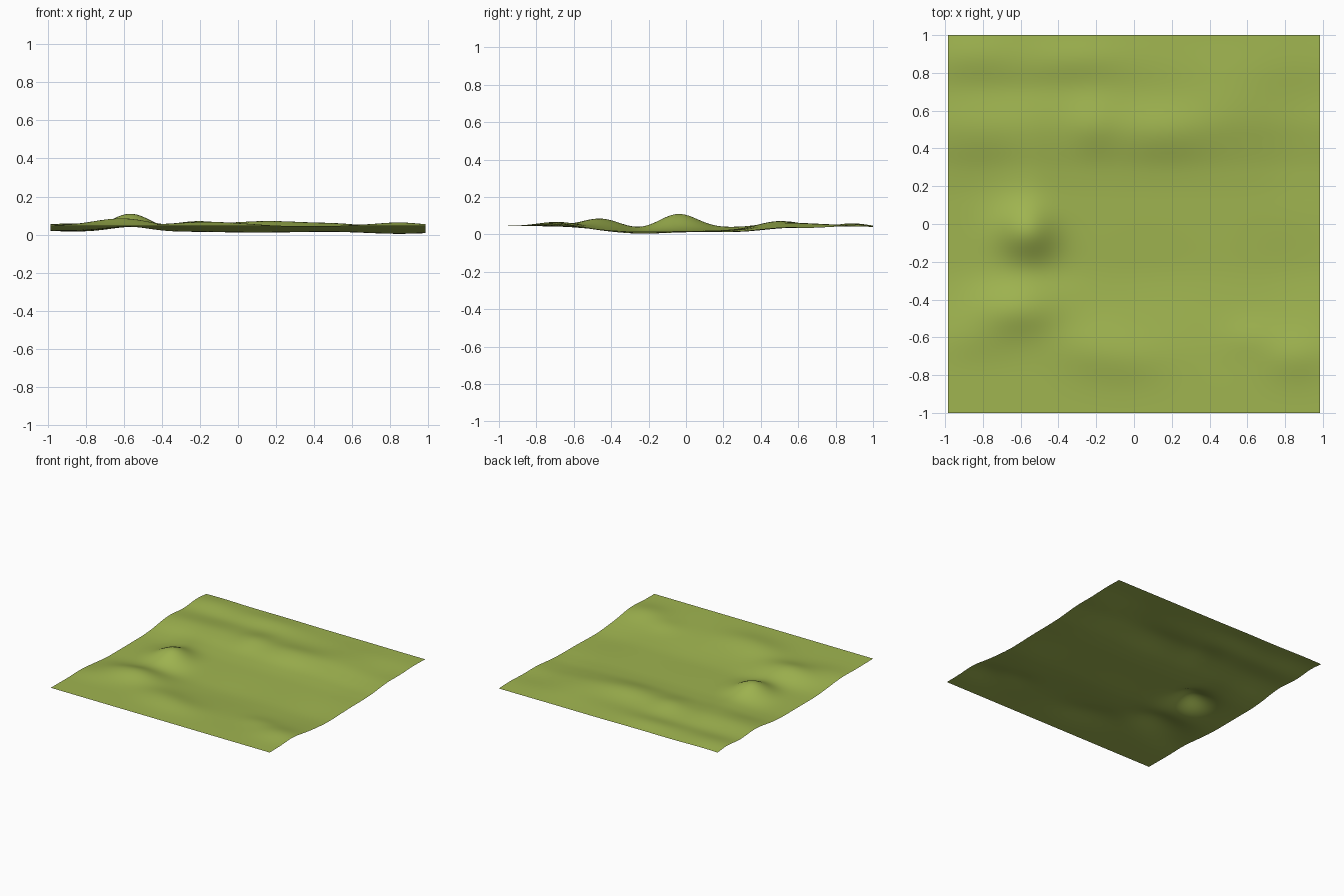
import bpy, bmesh, math

# Average height profile from front (y = -1) to back (y = 1)
PROFILE = [(-1, .049), (-.85, .048), (-.65, .044), (-.45, .031), (-.28, .021),
           (0, .022), (.2, .024), (.35, .036), (.5, .056), (.7, .046),
           (.85, .051), (1, .043)]

# Hills and hollows: x, y, height, x spread, y spread
HILLS = [
    (-.57, -.04, .074, .11, .10),    # main knoll
    (-.55, .05, .018, .10, .30),     # saddle beneath the knoll
    (-.62, -.45, .052, .17, .10),    # left ridge
    (-.85, -.60, .012, .15, .09),
    (-.25, -.64, .018, .15, .10),    # front ridges
    (-.05, -.72, .016, .16, .09),
    (.85, -.70, .022, .13, .09),
    (.62, -.60, .010, .10, .07),
    (.15, .48, .022, .18, .10),      # back ridges
    (-.22, .52, .018, .09, .10),
    (-.75, .48, .010, .18, .10),
    (.50, .66, .014, .16, .12),
    (-.85, .90, .014, .16, .08),
    (-.30, .88, .012, .18, .07),
    (-.55, .72, -.006, .35, .06),    # hollows
    (.85, .45, -.018, .16, .22),
    (.85, -.25, -.014, .18, .18),
    (.10, -.28, -.008, .25, .15),
    (-.82, .22, -.006, .12, .12),
    (-.45, -.24, -.005, .12, .07),
]


def profile(y):
    for (a, za), (b, zb) in zip(PROFILE, PROFILE[1:]):
        if y <= b:
            t = (y - a) / (b - a)
            return za + (zb - za) * t * t * (3 - 2 * t)
    return PROFILE[-1][1]


def smooth_profile(y):
    offsets = (-.08, -.04, 0, .04, .08)
    return sum(profile(max(-1, min(1, y + d))) for d in offsets) / 5


def height(x, y):
    z = smooth_profile(y)
    for hx, hy, h, sx, sy in HILLS:
        z += h * math.exp(-.5 * (((x - hx) / sx) ** 2 + ((y - hy) / sy) ** 2))
    return z


# Rolling ground sheet
bm = bmesh.new()
bmesh.ops.create_grid(bm, x_segments=96, y_segments=96, size=1)
for v in bm.verts:
    v.co.x *= .985
    v.co.z = height(v.co.x, v.co.y)
low = min(v.co.z for v in bm.verts)
for v in bm.verts:
    v.co.z += .004 - low
for f in bm.faces:
    f.smooth = True
mesh = bpy.data.meshes.new("grass_terrain")
bm.to_mesh(mesh)
bm.free()
terrain = bpy.data.objects.new("grass_terrain", mesh)
bpy.context.collection.objects.link(terrain)

# Grass colour
grass = bpy.data.materials.new("grass")
grass.diffuse_color = (.35, .46, .08, 1)
mesh.materials.append(grass)
